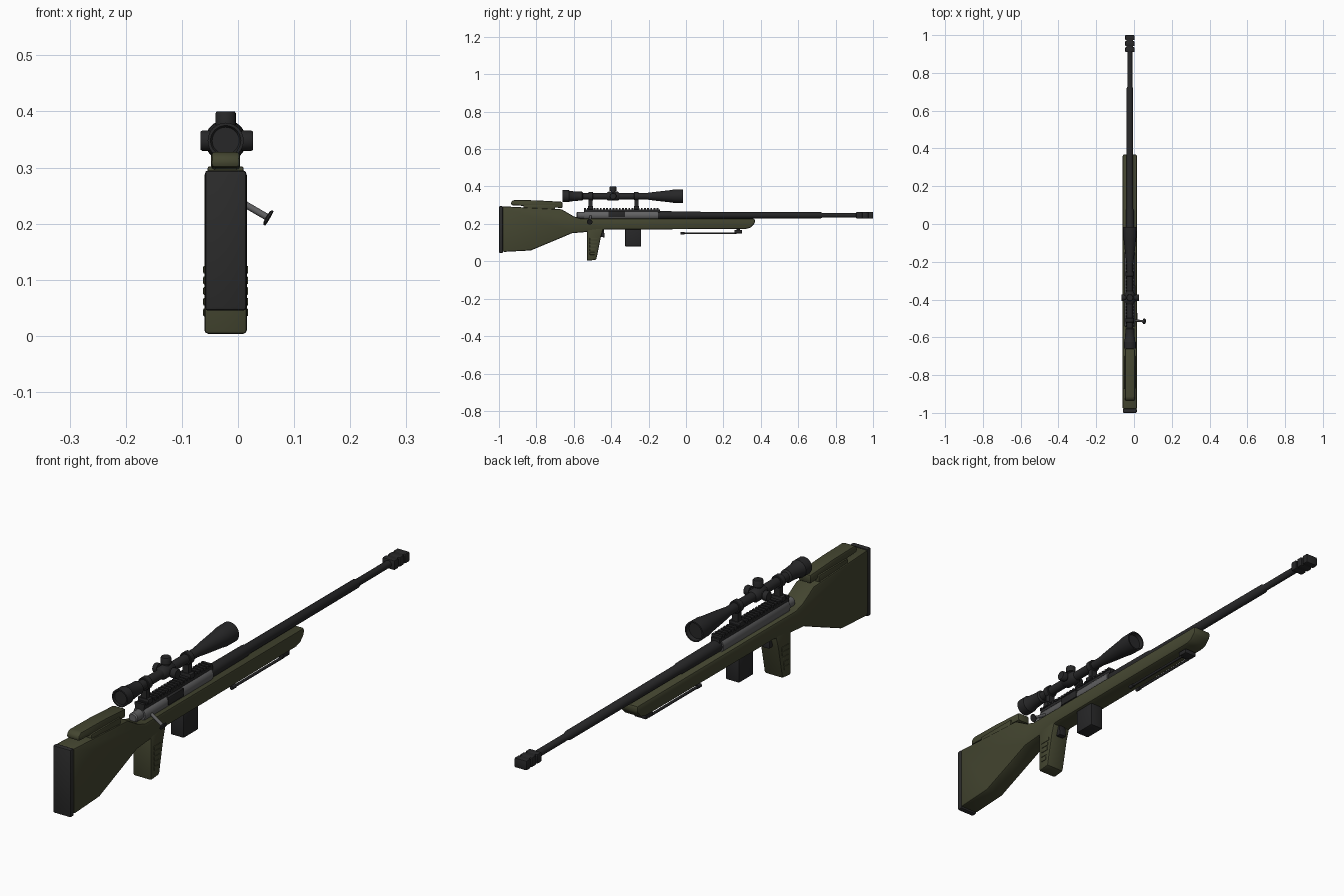
import bpy, bmesh, math
from mathutils import Vector, Matrix

if "Cube" in bpy.data.objects:
    bpy.data.objects.remove(bpy.data.objects["Cube"])

CX = -0.022      # centre plane of the body
BORE = 0.246     # barrel axis height
SIGHT = 0.348    # scope axis height


def material(name, colour):
    m = bpy.data.materials.new(name)
    m.use_nodes = True
    m.diffuse_color = (*colour, 1)
    shader = m.node_tree.nodes["Principled BSDF"]
    shader.inputs["Base Color"].default_value = (*colour, 1)
    shader.inputs["Roughness"].default_value = 0.7
    return m


OLIVE = material("olive", (0.058, 0.061, 0.03))
BLACK = material("black", (0.02, 0.02, 0.021))
RUBBER = material("rubber", (0.024, 0.024, 0.024))
STEEL = material("steel", (0.12, 0.12, 0.123))


def finish(name, bm, mat):
    bmesh.ops.recalc_face_normals(bm, faces=bm.faces)
    me = bpy.data.meshes.new(name)
    bm.to_mesh(me)
    bm.free()
    me.materials.append(mat)
    ob = bpy.data.objects.new(name, me)
    bpy.context.collection.objects.link(ob)
    bpy.ops.object.select_all(action='DESELECT')
    ob.select_set(True)
    bpy.context.view_layer.objects.active = ob
    bpy.ops.object.shade_smooth_by_angle(angle=math.radians(35))
    return ob


def soften(bm, width, segments=2):
    edges = [e for e in bm.edges if e.calc_face_angle(0) > 0.6]
    bmesh.ops.bevel(bm, geom=edges, offset=width, segments=segments,
                    affect='EDGES', profile=0.5, clamp_overlap=True)


def slab(name, outline, width, mat, bevel=0.0, x=CX):
    """Side outline of (y, z) points given thickness across x."""
    bm = bmesh.new()
    face = bm.faces.new([bm.verts.new((x - width / 2, y, z)) for y, z in outline])
    ext = bmesh.ops.extrude_face_region(bm, geom=[face])
    moved = [v for v in ext["geom"] if isinstance(v, bmesh.types.BMVert)]
    bmesh.ops.translate(bm, verts=moved, vec=(width, 0, 0))
    bmesh.ops.recalc_face_normals(bm, faces=bm.faces)
    if bevel:
        soften(bm, bevel)
    return finish(name, bm, mat)


def box(name, y0, y1, z0, z1, width, mat, bevel=0.0, x=CX):
    return slab(name, [(y0, z0), (y1, z0), (y1, z1), (y0, z1)], width, mat, bevel, x)


def lathe(name, origin, axis, profile, mat, sides=24):
    """Turned part: profile of (distance along axis, radius)."""
    bm = bmesh.new()
    rings = []
    for d, r in profile:
        rings.append([bm.verts.new((r * math.cos(a), r * math.sin(a), d))
                      for a in (math.tau * i / sides for i in range(sides))])
    for lo, hi in zip(rings, rings[1:]):
        for i in range(sides):
            j = (i + 1) % sides
            bm.faces.new((lo[i], lo[j], hi[j], hi[i]))
    bm.faces.new(rings[0])
    bm.faces.new(rings[-1])
    turn = Vector(axis).to_track_quat('Z', 'Y').to_matrix().to_4x4()
    bmesh.ops.transform(bm, matrix=Matrix.Translation(origin) @ turn, verts=bm.verts)
    return finish(name, bm, mat)


# Stock with fore-end
slab("stock", [(-0.98, 0.05), (-0.83, 0.058), (-0.7, 0.112), (-0.61, 0.15),
               (-0.53, 0.157), (-0.43, 0.17), (0.32, 0.173), (0.345, 0.18),
               (0.368, 0.203), (0.368, 0.228), (-0.56, 0.228), (-0.6, 0.24),
               (-0.665, 0.278), (-0.98, 0.294)], 0.076, OLIVE, 0.008)
box("butt_pad", -1.0, -0.978, 0.045, 0.295, 0.074, RUBBER, 0.006)

# Cheek rest
slab("cheek_rest", [(-0.935, 0.3), (-0.66, 0.285), (-0.66, 0.318),
                    (-0.8, 0.326), (-0.92, 0.328), (-0.935, 0.318)], 0.052, OLIVE, 0.007)
box("cheek_rest_base", -0.87, -0.7, 0.27, 0.302, 0.064, OLIVE, 0.003)

# Pistol grip with thin textured side plates
slab("pistol_grip", [(-0.53, 0.003), (-0.48, 0.008), (-0.455, 0.13),
                     (-0.44, 0.18), (-0.53, 0.18)], 0.076, OLIVE, 0.007)
for side in (-1, 1):
    for row in range(5):
        z = 0.035 + row * 0.019
        box("grip_rib", -0.515, -0.488 + row * 0.004, z, z + 0.014, 0.008,
            OLIVE, 0.002, CX + side * 0.036)

# Trigger and magazine
slab("trigger", [(-0.462, 0.13), (-0.434, 0.128), (-0.44, 0.175),
                 (-0.462, 0.175)], 0.03, BLACK, 0.003)
box("magazine", -0.325, -0.24, 0.08, 0.18, 0.054, BLACK, 0.003)

# Receiver, bolt and ejection port
lathe("receiver", (CX, 0, BORE), (0, 1, 0),
      [(-0.545, 0.024), (-0.54, 0.027), (-0.15, 0.027)], STEEL)
lathe("bolt_shroud", (CX, 0, BORE), (0, 1, 0),
      [(-0.585, 0.014), (-0.58, 0.018), (-0.545, 0.018)], STEEL)
box("ejection_port", -0.415, -0.325, 0.236, 0.266, 0.03, BLACK, 0.002, CX + 0.014)

# Bolt handle with flat knob
start = Vector((CX + 0.02, -0.51, 0.243))
end = Vector((0.053, -0.515, 0.211))
axis = end - start
lathe("bolt_handle", start, axis, [(0, 0.006), (axis.length, 0.006)], STEEL, 12)
lathe("bolt_knob", end, axis, [(-0.002, 0.012), (0.0, 0.015), (0.003, 0.015)], BLACK, 16)

# Barrel and muzzle brake
lathe("barrel", (CX, 0, BORE), (0, 1, 0),
      [(-0.15, 0.022), (0.07, 0.021), (0.08, 0.018), (0.72, 0.017),
       (0.728, 0.013), (0.925, 0.013)], BLACK)
box("brake_core", 0.915, 0.998, 0.229, 0.263, 0.036, BLACK, 0.003)
for y in (0.91, 0.942, 0.974):
    box("brake_baffle", y, y + 0.026, 0.228, 0.264, 0.05, BLACK, 0.004)

# Toothed rail
box("rail", -0.545, -0.14, 0.262, 0.277, 0.036, BLACK)
TEETH = 24
for i in range(TEETH):
    y = -0.545 + i * 0.405 / TEETH
    box("rail_tooth", y, y + 0.01, 0.276, 0.286, 0.04, BLACK)

# Scope
lathe("scope_tube", (CX, 0, SIGHT), (0, 1, 0),
      [(-0.655, 0.024), (-0.66, 0.027), (-0.66, 0.032), (-0.625, 0.032),
       (-0.62, 0.028), (-0.575, 0.024), (-0.555, 0.024), (-0.55, 0.017),
       (-0.215, 0.017), (-0.17, 0.023), (-0.08, 0.033), (-0.065, 0.036),
       (-0.015, 0.037), (-0.015, 0.032), (-0.03, 0.03)], BLACK, 32)
lathe("turret_body", (CX, 0, SIGHT), (0, 1, 0),
      [(-0.425, 0.017), (-0.415, 0.024), (-0.365, 0.024), (-0.355, 0.017)], BLACK)
for name, axis, reach in (("elevation_knob", (0, 0, 1), 0.052),
                          ("left_knob", (1, 0, 0), 0.049),
                          ("right_knob", (-1, 0, 0), 0.045)):
    lathe(name, (CX, -0.39, SIGHT), axis,
          [(0, 0.012), (0.027, 0.012), (0.028, 0.018),
           (reach - 0.003, 0.018), (reach, 0.016)], BLACK)

# Scope rings on the rail
for y in (-0.51, -0.265):
    lathe("scope_ring", (CX, y, SIGHT), (0, 1, 0),
          [(-0.012, 0.021), (-0.01, 0.023), (0.01, 0.023), (0.012, 0.021)], BLACK)
    box("ring_post", y - 0.01, y + 0.01, 0.284, 0.335, 0.024, BLACK)
    box("ring_clamp", y - 0.013, y + 0.013, 0.278, 0.296, 0.046, BLACK, 0.002)

# Folded bipod under the fore-end
for side in (-1, 1):
    lathe("bipod_leg", (CX + side * 0.016, 0, 0.15), (0, 1, 0),
          [(-0.03, 0.007), (-0.01, 0.007), (-0.009, 0.005), (0.27, 0.005)], BLACK, 12)
box("bipod_hinge", 0.26, 0.3, 0.15, 0.167, 0.048, BLACK, 0.002)
box("bipod_mount", 0.27, 0.29, 0.16, 0.18, 0.02, BLACK)
